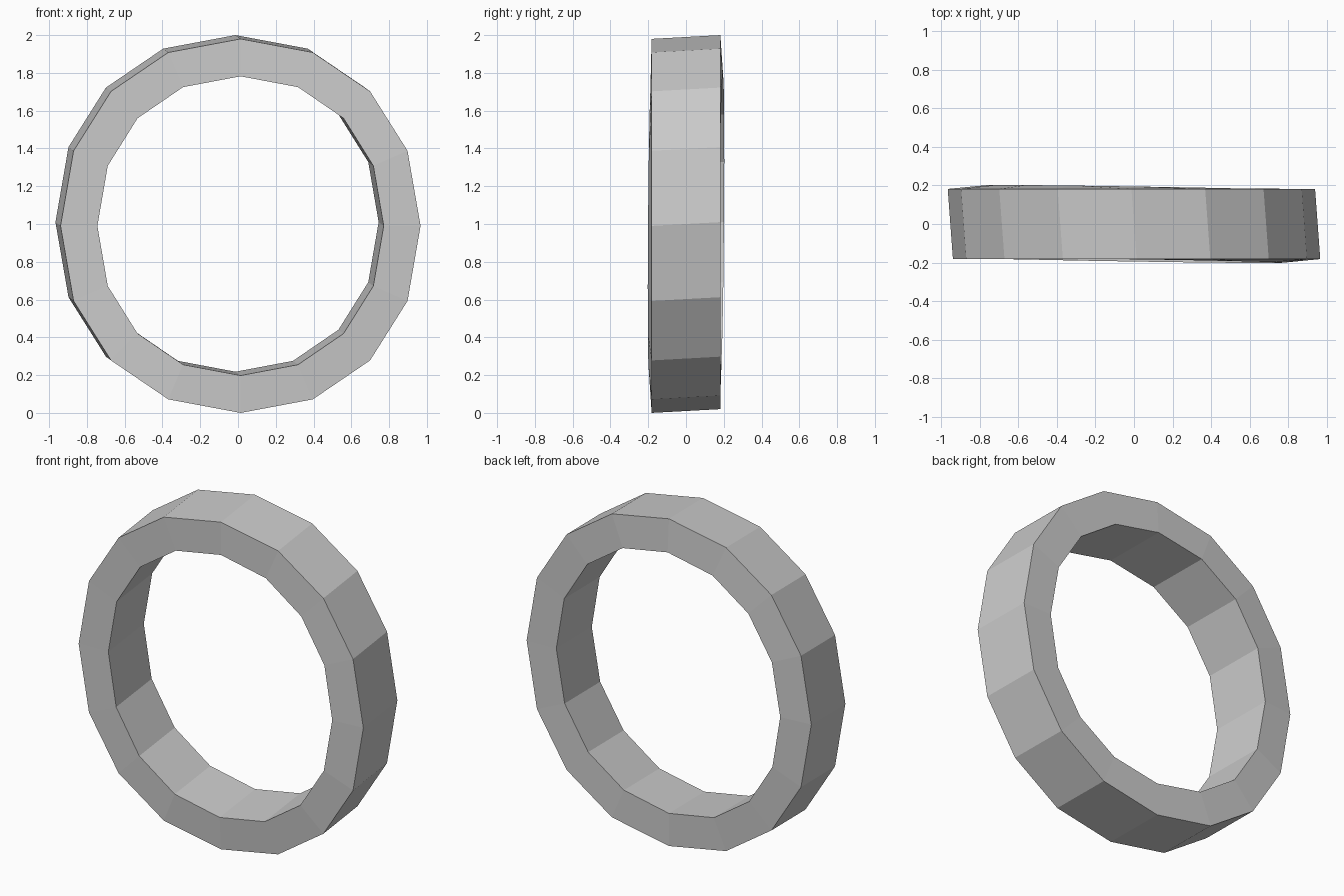
import bpy, bmesh
from math import sin, cos, pi

if "Cube" in bpy.data.objects:
    bpy.data.objects.remove(bpy.data.objects["Cube"])

SIDES = 16
POWER = 0.95          # slightly squared circle


def squarish(v):
    return (abs(v) ** POWER) * (1 if v >= 0 else -1) if abs(v) > 1e-6 else 0.0


def loop(bm, rx, rz, side, inner):
    """One 16-sided loop; side is -1 for the front and 1 for the back."""
    verts = []
    for i in range(SIDES):
        a = 2 * pi * i / SIDES
        ux, uz = squarish(cos(a)), squarish(sin(a))
        y = 0.182 * side
        if inner:     # the inner rim leans a little against the outer one
            y = 0.189 * side - 0.012 * ux + 0.006 * uz
        verts.append(bm.verts.new((rx * ux - 0.0135 * side, y,
                                   1 + rz * uz + 0.01 * side)))
    return verts


# ring band: outer front, outer back, inner back, inner front
bm = bmesh.new()
loops = [loop(bm, 0.953, 0.99, -1, False), loop(bm, 0.953, 0.99, 1, False),
         loop(bm, 0.758, 0.792, 1, True), loop(bm, 0.758, 0.792, -1, True)]
for k in range(4):
    a, b = loops[k], loops[(k + 1) % 4]
    for i in range(SIDES):
        j = (i + 1) % SIDES
        bm.faces.new((a[i], a[j], b[j], b[i]))
bmesh.ops.recalc_face_normals(bm, faces=bm.faces)
mesh = bpy.data.meshes.new("ring")
bm.to_mesh(mesh)
bm.free()
ring = bpy.data.objects.new("ring", mesh)
bpy.context.collection.objects.link(ring)
